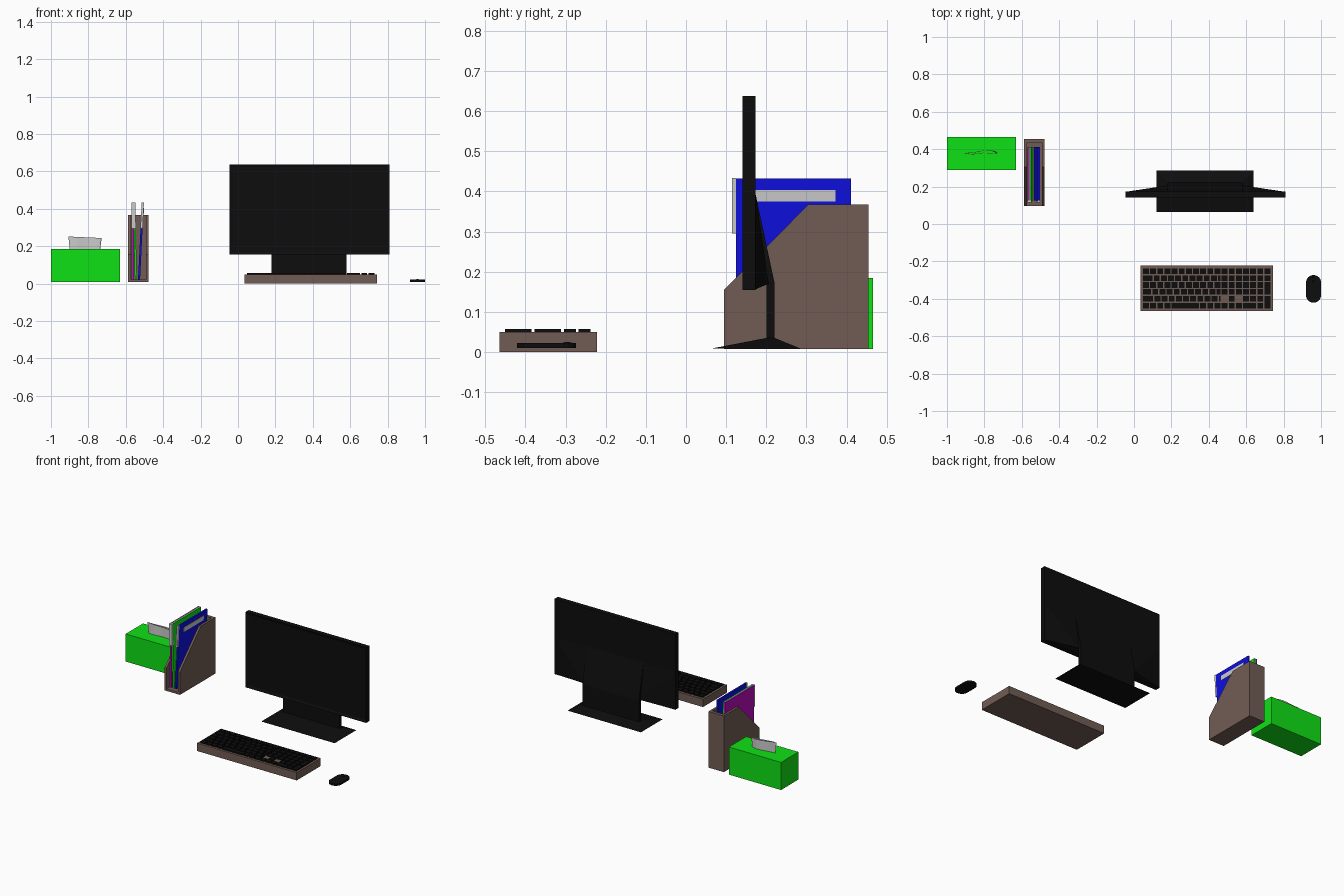
import bpy, bmesh, math

if "Cube" in bpy.data.objects:
    bpy.data.objects.remove(bpy.data.objects["Cube"])


def material(name, rgb):
    m = bpy.data.materials.new(name)
    m.diffuse_color = (*rgb, 1)
    m.use_nodes = True
    m.node_tree.nodes["Principled BSDF"].inputs["Base Color"].default_value = m.diffuse_color
    return m


BLACK = material("black_plastic", (0.004, 0.004, 0.004))
BROWN = material("brown", (0.165, 0.108, 0.088))
GREEN = material("green", (0.005, 0.75, 0.008))
BLUE = material("blue", (0.005, 0.005, 0.75))
PURPLE = material("purple", (0.5, 0.004, 0.5))


def finish(name, bm, mat=None):
    bmesh.ops.recalc_face_normals(bm, faces=bm.faces)
    me = bpy.data.meshes.new(name)
    bm.to_mesh(me)
    bm.free()
    ob = bpy.data.objects.new(name, me)
    bpy.context.collection.objects.link(ob)
    if mat:
        me.materials.append(mat)
    return ob


def add_box(bm, x0, x1, y0, y1, z0, z1):
    """Add a box and return its vertices."""
    verts = bmesh.ops.create_cube(bm, size=1)["verts"]
    for v in verts:
        v.co = ((x0 + x1) / 2 + v.co.x * (x1 - x0),
                (y0 + y1) / 2 + v.co.y * (y1 - y0),
                (z0 + z1) / 2 + v.co.z * (z1 - z0))
    return verts


def box(name, *bounds, mat=None):
    bm = bmesh.new()
    add_box(bm, *bounds)
    return finish(name, bm, mat)


def prism(name, pts, offset, mat):
    """Flat outline extruded along an offset."""
    bm = bmesh.new()
    f = bm.faces.new([bm.verts.new(p) for p in pts])
    ext = bmesh.ops.extrude_face_region(bm, geom=[f])["geom"]
    bmesh.ops.translate(bm, vec=offset,
                        verts=[v for v in ext if isinstance(v, bmesh.types.BMVert)])
    return finish(name, bm, mat)


def side_prism(name, yz, x0, x1, mat):
    """Side profile extruded along x."""
    return prism(name, [(x0, y, z) for y, z in yz], (x1 - x0, 0, 0), mat)


def hull(name, pts, mat):
    bm = bmesh.new()
    bmesh.ops.convex_hull(bm, input=[bm.verts.new(p) for p in pts])
    bmesh.ops.dissolve_limit(bm, angle_limit=0.01, verts=bm.verts, edges=bm.edges)
    return finish(name, bm, mat)


# Monitor: screen with a slightly recessed panel
bm = bmesh.new()
add_box(bm, -0.045, 0.81, 0.141, 0.173, 0.155, 0.638)
bm.normal_update()
front = [f for f in bm.faces if f.normal.y < -0.9]
bmesh.ops.inset_region(bm, faces=front, thickness=0.022)
bmesh.ops.translate(bm, vec=(0, 0.006, 0), verts=front[0].verts)
finish("monitor_screen", bm, BLACK)

# Monitor: tapered rear housing
hull("monitor_rear_housing",
     [(x, 0.172, z) for x in (-0.045, 0.81) for z in (0.156, 0.40)] +
     [(x, 0.206, 0.17) for x in (0.18, 0.58)], BLACK)

# Monitor: neck and shallow pyramid foot
side_prism("monitor_neck", [(0.172, 0.40), (0.221, 0.17), (0.221, 0.03),
                            (0.20, 0.03), (0.20, 0.17), (0.172, 0.155)],
           0.18, 0.58, BLACK)
hull("monitor_foot",
     [(x, y, 0.009) for x in (0.12, 0.64) for y in (0.065, 0.285)] +
     [(x, y, 0.035) for x in (0.18, 0.58) for y in (0.20, 0.221)], BLACK)

# Keyboard body
box("keyboard_body", 0.035, 0.742, -0.465, -0.222, 0, 0.05, mat=BROWN)

# Keyboard keys: six rows of main, arrow and number blocks
UX, UY, KX, KY = 0.0382, 0.0367, 0.045, -0.4545
main_rows = [[1, 1, 1, 1, 4, 1, 1, 1]] + [[1] * 11] * 5
bm = bmesh.new()


def key(col, row, w=1, h=1):
    g = 0.0035
    x, y = KX + col * UX, KY + row * UY
    add_box(bm, x + g, x + w * UX - g, y + g, y + h * UY - g, 0.049, 0.058)


for row, widths in enumerate(main_rows):
    shift = (0, 0.6, 0.3, 0, 0.5, 0)[row]
    col = 0
    for i, w in enumerate(widths):
        # staggered rows: wider first key, narrower last key
        w += shift if i == 0 else -shift if i == len(widths) - 1 else 0
        key(col, row, w)
        col += w
    for c in range(11, 14):
        if row != 1 or c == 12:
            key(c, row)
    for c in (14, 15, 16):
        if row or c == 16:
            key(c, row)
key(14, 0, 2)
for row, h in ((0, 2), (2, 2), (4, 1), (5, 1)):
    key(17, row, 1, h)
finish("keyboard_keys", bm, BLACK)

# Mouse body: rounded capsule outline
outline = []
for i in range(20):
    a = 2 * math.pi * (i + 0.5) / 20
    s = math.copysign(0.035, math.sin(a))
    outline.append((0.96 + 0.04 * math.cos(a), -0.347 + s + 0.039 * math.sin(a), 0.01))
prism("mouse_body", outline, (0, 0, 0.012), BLACK)

# Mouse wheel
side_prism("mouse_wheel", [(-0.310, 0.02), (-0.306, 0.024), (-0.296, 0.025),
                           (-0.285, 0.024), (-0.281, 0.02)], 0.955, 0.965, BLACK)

# File holder: two cut-away sides, floor and back, open at front and top
profile = [(0.095, 0.008), (0.455, 0.008), (0.455, 0.368), (0.305, 0.368), (0.095, 0.155)]
side_prism("holder_left_side", profile, -0.587, -0.573, BROWN)
side_prism("holder_right_side", profile, -0.492, -0.478, BROWN)
box("holder_floor", -0.573, -0.492, 0.095, 0.44, 0.008, 0.022, mat=BROWN)
box("holder_back", -0.573, -0.492, 0.435, 0.455, 0.008, 0.368, mat=BROWN)


def leaning(name, xb, xt, thick, y0, y1, z0, z1, mat=None):
    """Thin slab sheared so its centre runs from xb (floor) to xt (top)."""
    bm = bmesh.new()
    for v in add_box(bm, -thick / 2, thick / 2, y0, y1, z0, z1):
        v.co.x += xb + (xt - xb) * (v.co.z - 0.022) / 0.41
    return finish(name, bm, mat)


# Folders with pale spine tabs and a side label
for name, xb, xt, mat in (("purple_folder", -0.565, -0.564, PURPLE),
                          ("green_folder", -0.546, -0.555, GREEN),
                          ("blue_folder", -0.529, -0.509, BLUE)):
    leaning(name, xb, xt, 0.011, 0.125, 0.411, 0.022, 0.432, mat)
    leaning(name + "_spine_tab", xb, xt, 0.012, 0.114, 0.125, 0.295, 0.433)
leaning("blue_folder_label", -0.5225, -0.5025, 0.003, 0.172, 0.372, 0.375, 0.404)

# Tissue box
box("tissue_box", -1.0, -0.63, 0.29, 0.466, 0.008, 0.185, mat=GREEN)

# Tissue: crumpled closed loop of thin paper
bm = bmesh.new()
n = 18
rings = []
for z, sx in ((0.18, 0.082), (0.215, 0.085), (0.248, 0.089)):
    ring = []
    for i in range(n):
        a = 2 * math.pi * i / n
        x = math.cos(a)
        y = math.sin(a) * (0.006 + 0.008 * max(0, x)) + 0.005 * math.sin(3 * x + 0.5)
        ring.append(bm.verts.new((-0.818 + sx * x, 0.382 + y,
                                  z - (0.004 * x if z > 0.24 else 0))))
    rings.append(ring)
for lo, hi in zip(rings, rings[1:]):
    for i in range(n):
        j = (i + 1) % n
        bm.faces.new((lo[i], lo[j], hi[j], hi[i]))
tissue = finish("tissue", bm)
sol = tissue.modifiers.new("paper_thickness", "SOLIDIFY")
sol.thickness = 0.002
